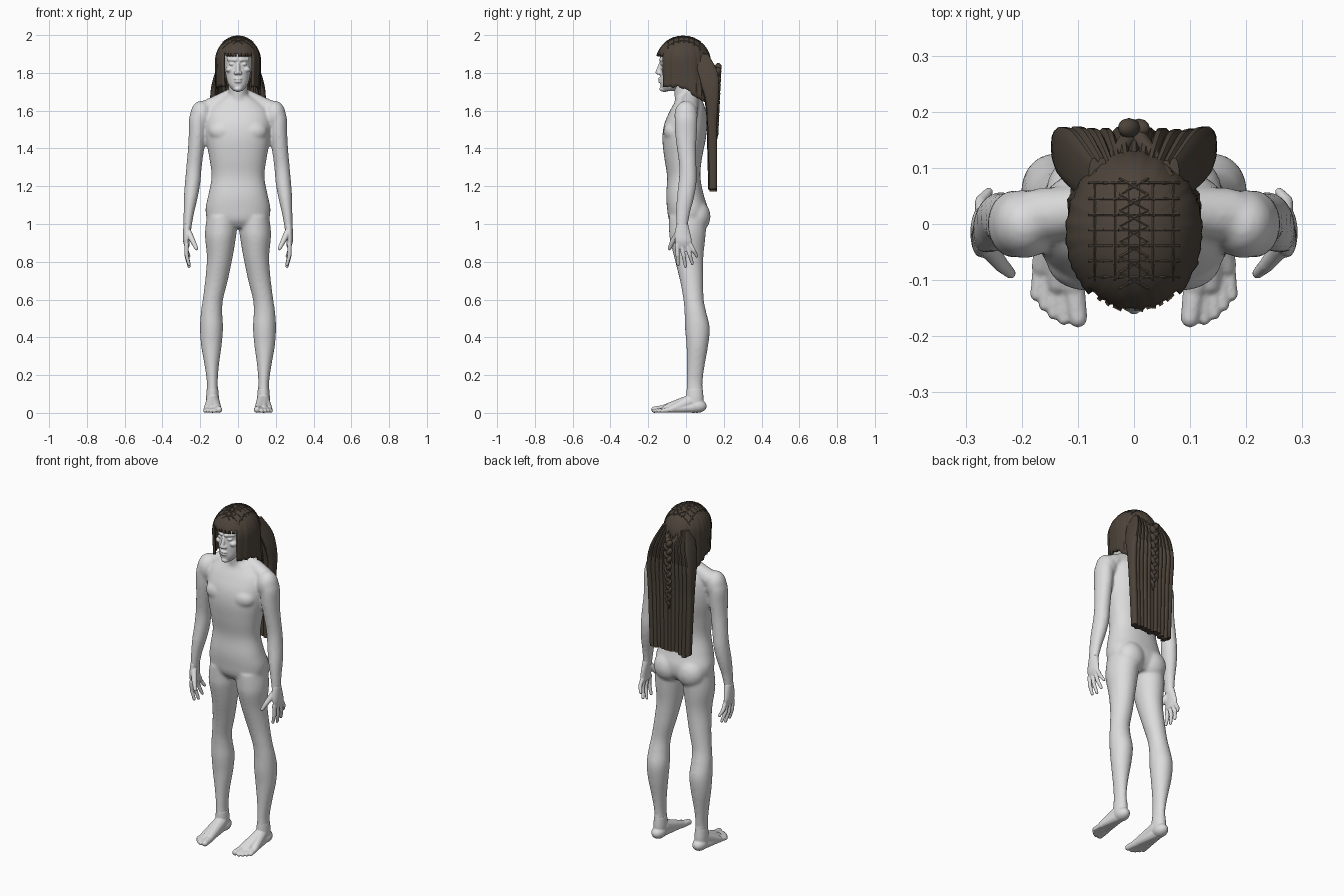
import bpy, bmesh, math, random
from mathutils import Vector, Matrix

random.seed(4)
cube = bpy.data.objects.get("Cube")
if cube:
    bpy.data.objects.remove(cube)


def material(name, rgb):
    m = bpy.data.materials.new(name)
    m.use_nodes = True
    m.diffuse_color = (*rgb, 1)
    node = next(n for n in m.node_tree.nodes if n.type == 'BSDF_PRINCIPLED')
    node.inputs["Base Color"].default_value = (*rgb, 1)
    node.inputs["Roughness"].default_value = 0.7
    return m


SKIN = material("pale_grey_skin", (0.72, 0.72, 0.72))
HAIR = material("dark_brown_hair", (0.075, 0.058, 0.043))


def finish(name, bm, mat, voxel=0, passes=0, shell=0):
    """Turn a bmesh into a smooth object, optionally fused into one skin."""
    bmesh.ops.recalc_face_normals(bm, faces=bm.faces)
    me = bpy.data.meshes.new(name)
    bm.to_mesh(me)
    bm.free()
    me.materials.append(mat)
    me.shade_smooth()
    me.set_sharp_from_angle(angle=math.radians(45))
    ob = bpy.data.objects.new(name, me)
    bpy.context.collection.objects.link(ob)
    if voxel:
        r = ob.modifiers.new("fuse", 'REMESH')
        r.mode = 'VOXEL'
        r.voxel_size = voxel
        r.use_smooth_shade = True
        s = ob.modifiers.new("soften", 'SMOOTH')
        s.factor = 0.5
        s.iterations = passes
    if shell:
        s = ob.modifiers.new("thickness", 'SOLIDIFY')
        s.thickness = shell
        s.offset = -1
    return ob


def spline(secs, k=4):
    """Catmull-Rom interpolation through the given sections."""
    out = []
    for i in range(len(secs) - 1):
        a, b, c, d = (secs[min(max(j, 0), len(secs) - 1)] for j in range(i - 1, i + 3))
        for t in (n / k for n in range(k)):
            out.append([0.5 * (2 * q + (r - p) * t + (2 * p - 5 * q + 4 * r - s) * t * t
                               + (3 * q - p - 3 * r + s) * t ** 3)
                        for p, q, r, s in zip(a, b, c, d)])
    return out + [secs[-1]]


def loft(bm, secs, side=1, power=2.0, n=24):
    """Closed tube through level sections (x, y, z, half width, half depth)."""
    rings = []
    for x, y, z, rx, ry in spline(secs):
        ring = []
        for i in range(n):
            a = math.tau * i / n
            c, s = math.cos(a), math.sin(a)
            ring.append(bm.verts.new((side * (x + rx * math.copysign(abs(c) ** (2 / power), c)),
                                      y + ry * math.copysign(abs(s) ** (2 / power), s), z)))
        rings.append(ring)
    for lo, hi in zip(rings, rings[1:]):
        for i in range(n):
            j = (i + 1) % n
            bm.faces.new((lo[i], lo[j], hi[j], hi[i]))
    bm.faces.new(rings[0])
    bm.faces.new(rings[-1])


def blob(bm, centre, radii, side=1):
    c = Vector((side * centre[0], centre[1], centre[2]))
    bmesh.ops.create_icosphere(bm, subdivisions=3, radius=1,
                               matrix=Matrix.Translation(c) @ Matrix.Diagonal((*radii, 1)))


def limb(bm, p, q, r1, r2, side=1, seg=12, ends=True):
    """Tapered rod with rounded ends."""
    p, q = (Vector((side * v[0], v[1], v[2])) for v in (p, q))
    d = q - p
    m = Matrix.Translation((p + q) / 2) @ d.to_track_quat('Z', 'Y').to_matrix().to_4x4()
    bmesh.ops.create_cone(bm, cap_ends=True, segments=seg, radius1=r1, radius2=r2,
                          depth=d.length, matrix=m)
    if ends:
        for v, r in ((p, r1), (q, r2)):
            bmesh.ops.create_icosphere(bm, subdivisions=2, radius=r, matrix=Matrix.Translation(v))


# Body: torso, neck, shoulders, arms and legs fused into one skin
body = bmesh.new()
loft(body, [(0, .01, .98, .11, .07), (0, .01, 1.02, .16, .1), (0, .008, 1.08, .172, .108),
            (0, -.005, 1.15, .158, .1), (0, -.012, 1.25, .14, .088), (0, -.015, 1.35, .152, .1),
            (0, -.01, 1.45, .17, .115), (0, -.002, 1.53, .176, .113), (0, .01, 1.6, .165, .095),
            (0, .015, 1.645, .12, .075), (0, .01, 1.68, .06, .06)], power=2.3, n=36)
loft(body, [(0, .005, 1.6, .065, .065), (0, -.005, 1.68, .051, .056), (0, -.018, 1.78, .052, .056)])
for s in (1, -1):
    limb(body, (.03, .03, 1.68), (.17, .015, 1.605), .04, .05, s)
    blob(body, (.195, .0, 1.575), (.058, .062, .078), s)
    blob(body, (.08, -.07, 1.49), (.075, .05, .055), s)
    blob(body, (.075, .06, 1.04), (.082, .07, .085), s)
    loft(body, [(.195, 0, 1.62, .045, .05), (.211, 0, 1.56, .048, .06), (.215, 0, 1.48, .046, .058),
                (.222, .003, 1.4, .043, .051), (.233, .01, 1.3, .041, .046),
                (.24, .008, 1.22, .041, .048), (.25, -.003, 1.14, .037, .046),
                (.26, -.015, 1.06, .028, .037), (.266, -.02, 1, .023, .032),
                (.268, -.021, .965, .02, .032)], s)
    loft(body, [(.085, .01, 1.04, .08, .1), (.09, .008, .97, .084, .098), (.093, .008, .92, .081, .094),
                (.097, .015, .82, .068, .077), (.114, .03, .7, .06, .062), (.133, .04, .6, .054, .054),
                (.14, .05, .53, .057, .058), (.14, .06, .45, .061, .066), (.141, .06, .36, .055, .058),
                (.139, .052, .25, .038, .047), (.136, .046, .16, .029, .042),
                (.135, .047, .09, .032, .045), (.135, .05, .04, .03, .04)], s)
finish("body", body, SKIN, .008, 8)

# Hands: palm, four spread fingers and a forward thumb
fingers = [(-.048, -.042, .785), (-.023, -.002, .775), (.003, .034, .79), (.024, .057, .83)]
for s, label in ((1, "left"), (-1, "right")):
    hand = bmesh.new()
    loft(hand, [(.267, -.02, 1, .022, .031), (.272, -.018, .95, .019, .041),
                (.274, -.014, .91, .017, .045), (.27, -.012, .88, .013, .041)], s)
    for base, tip, z in fingers:
        mid = (.273, (base + tip) / 2, (.89 + z) / 2)
        limb(hand, (.272, base, .89), mid, .012, .011, s)
        limb(hand, mid, (.259, tip, z), .011, .0085, s)
    limb(hand, (.262, -.04, .955), (.237, -.072, .905), .018, .014, s)
    limb(hand, (.237, -.072, .905), (.22, -.088, .87), .014, .01, s)
    finish(label + "_hand", hand, SKIN, .004, 3)

    # Feet: heel, arch and five toes
    foot = bmesh.new()
    loft(foot, [(.135, .046, .13, .03, .042), (.135, .047, .08, .034, .046), (.135, .05, .03, .032, .042)], s)
    blob(foot, (.135, .06, .036), (.038, .05, .036), s)
    for ball, r in (((.11, -.11, .023), .023), ((.135, -.105, .022), .021), ((.163, -.075, .02), .02)):
        limb(foot, (.133, .025, .062), ball, .036, r, s)
        limb(foot, (.137, .05, .03), ball, .03, r - .002, s)
    limb(foot, (.108, -.115, .021), (.1, -.168, .017), .021, .017, s)
    for x0, x1, y1 in ((.126, .125, -.17), (.141, .143, -.16), (.155, .159, -.145), (.167, .174, -.127)):
        limb(foot, (x0, y1 + .055, .018), (x1, y1, .011), .014, .011, s)
    finish(label + "_foot", foot, SKIN, .004, 3)

# Head with simple facial forms
head = bmesh.new()
loft(head, [(0, -.092, 1.703, .02, .028), (0, -.086, 1.72, .039, .046), (0, -.073, 1.75, .056, .064),
            (0, -.045, 1.8, .067, .093), (0, -.03, 1.85, .073, .104), (0, -.022, 1.9, .077, .115),
            (0, -.02, 1.95, .066, .1), (0, -.02, 1.98, .035, .055)], power=2.2, n=32)
limb(head, (0, -.134, 1.85), (0, -.15, 1.803), .009, .012)
blob(head, (0, -.115, 1.715), (.024, .026, .016))
blob(head, (0, -.136, 1.768), (.023, .012, .007))
blob(head, (0, -.135, 1.754), (.02, .012, .008))
for s in (1, -1):
    blob(head, (.012, -.145, 1.799), (.01, .011, .009), s)
    limb(head, (.014, -.134, 1.868), (.05, -.112, 1.871), .01, .009, s)
    blob(head, (.045, -.108, 1.818), (.022, .022, .016), s)
    blob(head, (.031, -.121, 1.846), (.016, .014, .009), s)
    blob(head, (.078, -.02, 1.835), (.01, .022, .033), s)
finish("head", head, SKIN, .004, 3)

# Hair cap: dome with a cut-out fringe, longer at the sides and back
cap = bmesh.new()
COLS, DOME, DROP = 96, 14, 8
RX, RY, RZ, CY, CZ = .122, .145, .135, -.015, 1.86
crown = cap.verts.new((0, CY, CZ + RZ))
columns, fringe = [], []
for i in range(COLS):
    a = math.tau * i / COLS
    back = max(0, -math.cos(a))
    ridge = 1 + random.uniform(-.012, .012)
    end = 1.725 - .6 * max(0, CY - RY * math.cos(a) + .03) + random.uniform(-.008, .008)
    fringe.append(1.897 + random.uniform(-.012, .008))
    col = []
    for k in range(1, DOME + DROP + 1):
        phi = math.pi / 2 * min(k / DOME, 1)
        t = max(0, k - DOME) / DROP
        r = math.sin(phi) * (1 + (ridge - 1) * phi) * (1 + t * (.22 * back - .04))
        z = CZ + RZ * math.cos(phi) + t * (end - CZ)
        col.append(cap.verts.new((RX * r * math.sin(a), CY - RY * r * math.cos(a), z)))
    columns.append(col)
for i in range(COLS):
    p, q = columns[i], columns[(i + 1) % COLS]
    off = abs((i + .5) / COLS * 360 - 180)
    cap.faces.new((crown, p[0], q[0]))
    for k in range(DOME + DROP - 1):
        f = (p[k], p[k + 1], q[k + 1], q[k])
        if off < 140 or sum(v.co.z for v in f) / 4 > fringe[i]:
            cap.faces.new(f)
finish("hair_cap", cap, HAIR, shell=.014)


# Woven strands over the crown
def on_dome(x, y):
    d = 1 - (x / RX) ** 2 - ((y - CY) / RY) ** 2
    return (x, y, CZ + RZ * math.sqrt(max(d, 0)))


weave = bmesh.new()


def strand(x0, y0, x1, y1, steps=6):
    pts = [on_dome(x0 + (x1 - x0) * n / steps, y0 + (y1 - y0) * n / steps) for n in range(steps + 1)]
    for p, q in zip(pts, pts[1:]):
        limb(weave, p, q, .003, .003, seg=6, ends=False)


for x in (-.07, -.035, -.01, .01, .035, .07):
    strand(x, -.1, x, .07)
for n in range(7):
    y = -.115 + n * .028
    strand(-.025, y, .025, y + .028, 3)
    strand(.025, y, -.025, y + .028, 3)
    strand(-.08, y + .02, .08, y + .02)
finish("crown_weave", weave, HAIR)

# Long hair hanging down the back in overlapping locks
locks = bmesh.new()
COUNT = 11
fall = [(.075, 1.9, .08, .04), (.11, 1.81, .118, .052), (.125, 1.73, .14, .046), (.135, 1.65, .147, .034),
        (.136, 1.55, .144, .026), (.138, 1.4, .138, .023), (.14, 1.18, .13, .02)]
for i in range(COUNT):
    f = (2 * i / (COUNT - 1) - 1) * .89
    push, tip = random.uniform(-.004, .004), random.uniform(-.012, .012)
    loft(locks, [(f * w, y + push, z + (tip if z < 1.2 else 0), w / COUNT * 1.3, d)
                 for y, z, w, d in fall], power=2.6, n=14)
finish("long_hair", locks, HAIR)

# Braid at the middle of the back, gathered from both sides of the crown
braid = bmesh.new()
for s in (1, -1):
    limb(braid, (.06, .085, 1.91), (.006, .158, 1.81), .012, .015, s)
LINKS = 16
for i in range(LINKS):
    t = i / (LINKS - 1)
    size = 1 - .45 * t
    side = 1 if i % 2 else -1
    tilt = Matrix.Rotation(side * .6, 4, 'Y')
    place = Matrix.Translation((side * .009 * size, .171 - .009 * t, 1.83 - .35 * t))
    bmesh.ops.create_icosphere(braid, subdivisions=2, radius=1,
                               matrix=place @ tilt @ Matrix.Diagonal((.017 * size, .018 * size, .026, 1)))
limb(braid, (0, .162, 1.49), (0, .16, 1.44), .009, .004)
finish("braid", braid, HAIR)
